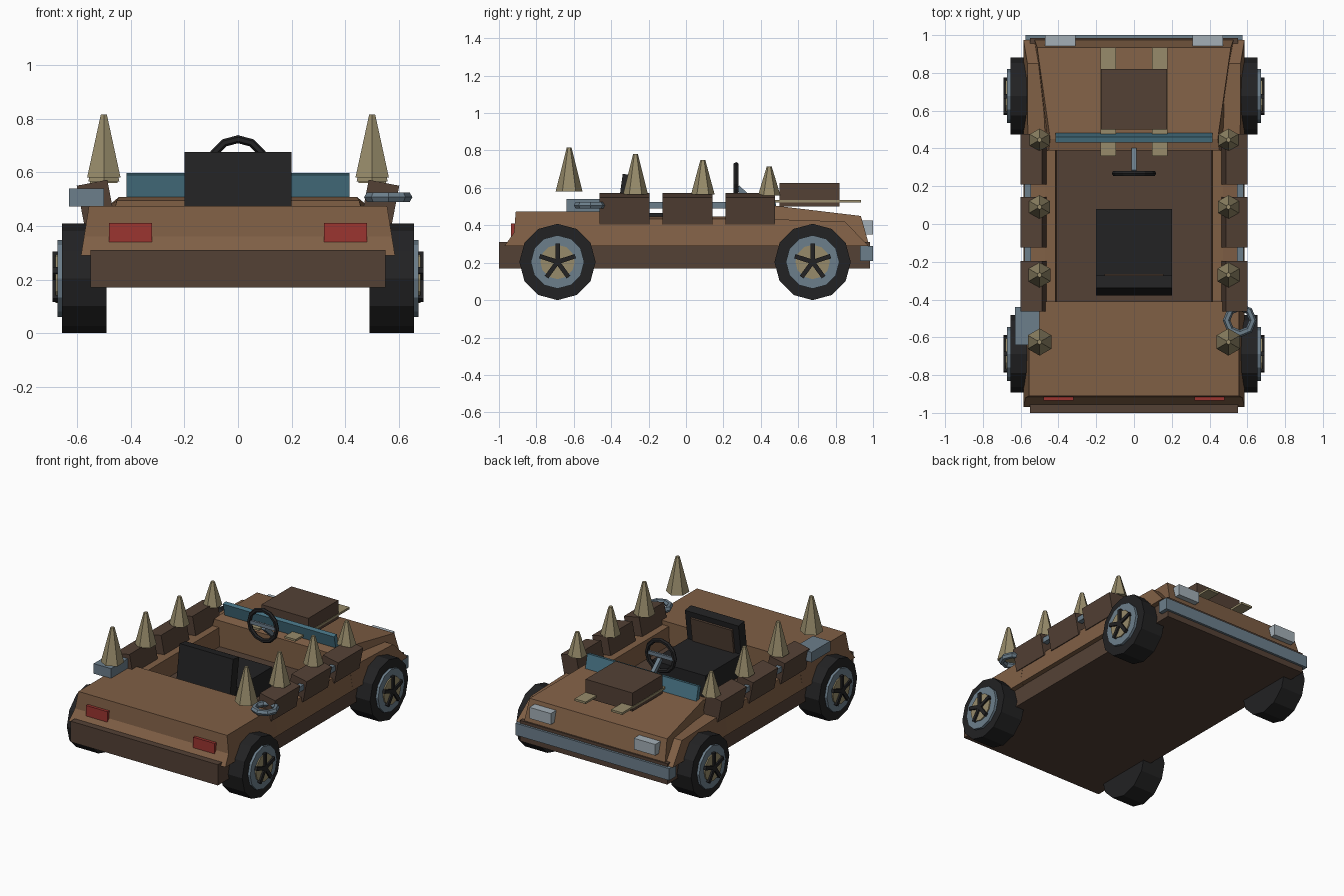
import bpy, bmesh, math
from mathutils import Matrix, Vector

if "Cube" in bpy.data.objects:
    bpy.data.objects.remove(bpy.data.objects["Cube"])


def mat(name, c):
    m = bpy.data.materials.new(name)
    m.diffuse_color = (*c, 1)
    m.use_nodes = True
    m.node_tree.nodes["Principled BSDF"].inputs["Base Color"].default_value = m.diffuse_color
    return m


BROWN = mat("rust brown", (0.215, 0.115, 0.06))
DARK = mat("dark brown", (0.088, 0.053, 0.036))
BLACK = mat("black", (0.016, 0.016, 0.017))
STEEL = mat("blue steel", (0.15, 0.21, 0.26))
TAN = mat("bone tan", (0.31, 0.26, 0.145))
TEAL = mat("teal glass", (0.065, 0.175, 0.235))
RED = mat("red lamp", (0.33, 0.035, 0.03))
GREY = mat("pale lamp", (0.37, 0.43, 0.47))


def finish(name, bm, m):
    bmesh.ops.recalc_face_normals(bm, faces=bm.faces)
    me = bpy.data.meshes.new(name)
    bm.to_mesh(me)
    bm.free()
    me.materials.append(m)
    ob = bpy.data.objects.new(name, me)
    bpy.context.collection.objects.link(ob)
    return ob


def box(name, m, x, y, z, tilt=(0, 'X')):
    """Box from ranges, optionally tilted (degrees, axis) about its centre."""
    bm = bmesh.new()
    c = Vector([(a + b) / 2 for a, b in (x, y, z)])
    s = [b - a for a, b in (x, y, z)]
    M = Matrix.Translation(c) @ Matrix.Rotation(math.radians(tilt[0]), 4, tilt[1]) @ Matrix.Diagonal((*s, 1))
    bmesh.ops.create_cube(bm, size=1, matrix=M)
    return finish(name, bm, m)


def prism(name, m, profile, half):
    """Side profile of (y, z) spanned across x, half width given by half(y, z)."""
    bm = bmesh.new()
    sides = [[bm.verts.new((s * half(y, z), y, z)) for y, z in profile] for s in (-1, 1)]
    for vs in sides:
        bm.faces.new(vs)
    n = len(profile)
    for i in range(n):
        j = (i + 1) % n
        bm.faces.new((sides[0][i], sides[0][j], sides[1][j], sides[1][i]))
    return finish(name, bm, m)


def cone(name, m, r1, r2, depth, M, seg):
    bm = bmesh.new()
    bmesh.ops.create_cone(bm, cap_ends=True, segments=seg, radius1=r1, radius2=r2, depth=depth, matrix=M)
    return finish(name, bm, m)


def ring(name, m, R, r, loc, seg, minor, rot=(0, 0, 0)):
    bpy.ops.mesh.primitive_torus_add(major_segments=seg, minor_segments=minor, major_radius=R,
                                     minor_radius=r, location=loc, rotation=rot)
    ob = bpy.context.object
    ob.name = name
    ob.data.materials.append(m)
    return ob


# chassis slab and body blocks
box("chassis", DARK, (-0.55, 0.55), (-1, 0.985), (0.17, 0.31))
taper = lambda y, z: 0.585 - (z - 0.29) * 0.16
prism("rear_body", BROWN, [(-0.97, 0.29), (-0.92, 0.36), (-0.91, 0.475), (-0.41, 0.475), (-0.41, 0.29)], taper)
prism("front_fenders", BROWN, [(0.39, 0.29), (0.39, 0.435), (0.85, 0.42), (0.975, 0.29)], taper)
prism("hood", BROWN, [(0.39, 0.35), (0.39, 0.495), (0.45, 0.508), (0.935, 0.45), (0.98, 0.29)],
      lambda y, z: 0.49 - max(0, z - 0.43) * 0.6 + max(0, y - 0.5) * 0.08)
box("floor", DARK, (-0.42, 0.42), (-0.41, 0.39), (0.29, 0.32))

# bumper and lamps
box("front_bumper", STEEL, (-0.575, 0.575), (0.93, 1.0), (0.21, 0.29))

# hood box, straps, windshield
box("hood_box", DARK, (-0.175, 0.175), (0.5, 0.82), (0.5, 0.625))
box("windshield", TEAL, (-0.415, 0.415), (0.445, 0.475), (0.475, 0.595), (13, 'X'))

# seat
box("seat_cushion", BLACK, (-0.2, 0.2), (-0.3, 0.08), (0.32, 0.465))
box("seat_back", BLACK, (-0.2, 0.2), (-0.358, -0.293), (0.39, 0.672), (-8, 'X'))
box("seat_back_pad", DARK, (-0.155, 0.155), (-0.3, -0.278), (0.45, 0.63), (-8, 'X'))

# steering wheel and column
ring("steering_wheel", BLACK, 0.103, 0.015, (0, 0.268, 0.62), 12, 6, (math.radians(90), 0, 0))
box("steering_crossbar", STEEL, (-0.095, 0.095), (0.26, 0.275), (0.608, 0.632))
box("steering_column", STEEL, (-0.013, 0.013), (0.255, 0.415), (0.535, 0.562), (-42, 'X'))

# side cargo on the rear deck
box("rear_left_box", STEEL, (-0.63, -0.5), (-0.64, -0.44), (0.472, 0.54))
ring("rear_right_ring", STEEL, 0.07, 0.02, (0.56, -0.51, 0.507), 8, 6)

for s, side in ((-1, "left"), (1, "right")):
    xr = lambda a, b: tuple(sorted((s * a, s * b)))
    # cockpit sill
    bm = bmesh.new()
    sec = [(0.41, 0.3), (0.585, 0.29), (0.56, 0.435), (0.47, 0.447), (0.415, 0.447)]
    f = bm.faces.new([bm.verts.new((s * x, -0.42, z)) for x, z in sec])
    ext = bmesh.ops.extrude_face_region(bm, geom=[f])
    bmesh.ops.translate(bm, vec=(0, 0.83, 0), verts=[v for v in ext["geom"] if isinstance(v, bmesh.types.BMVert)])
    finish(side + "_sill", bm, BROWN)
    # lamps and hood straps
    box(side + "_headlight", GREY, xr(0.31, 0.47), (0.94, 1.0), (0.35, 0.425))
    box(side + "_taillight", RED, xr(0.32, 0.48), (-0.935, -0.9), (0.337, 0.41))
    box(side + "_strap", TAN, xr(0.095, 0.178), (0.36, 0.935), (0.522, 0.536))
    # rail with armour boxes
    box(side + "_rail", STEEL, xr(0.545, 0.58), (-0.45, 0.46), (0.49, 0.525))
    for i, (a, b) in enumerate(((-0.462, -0.195), (-0.125, 0.143), (0.21, 0.477))):
        box(f"{side}_armour_{i}", DARK, xr(0.472, 0.588), (a, b), (0.413, 0.562), (s * 11, 'Y'))
    # spikes
    for i, (y, z0, z1, r) in enumerate(((-0.625, 0.58, 0.815, 0.072), (-0.27, 0.565, 0.78, 0.067),
                                        (0.09, 0.565, 0.75, 0.063), (0.445, 0.56, 0.715, 0.06))):
        M = Matrix.Translation((s * 0.5, y, (z0 + z1) / 2)) @ Matrix.Rotation(math.pi / 2, 4, 'Z')
        cone(f"{side}_spike_{i}", TAN, r, 0.013, z1 - z0, M @ Matrix.Rotation(math.pi / 2, 4, 'Z'), 6)
    # wheels: tyre, rim, hub disc, five spokes
    for y, end in ((-0.687, "rear"), (0.677, "front")):
        n = f"{side}_{end}_"

        def disc(part, m, r, x0, x1, seg):
            M = Matrix.Translation((s * (x0 + x1) / 2, y, 0.204)) @ Matrix.Rotation(math.pi / 2, 4, 'Y')
            return cone(n + part, m, r, r, x1 - x0, M, seg)

        tyre = disc("tyre", BLACK, 0.204, 0.49, 0.655, 12)
        disc("rim", STEEL, 0.143, 0.64, 0.672, 12)
        disc("hub", TAN, 0.092, 0.66, 0.68, 12)
        bm = bmesh.new()
        for k in range(5):
            M = (Matrix.Translation((s * 0.682, y, 0.204)) @ Matrix.Rotation(k * math.tau / 5, 4, 'X')
                 @ Matrix.Translation((0, 0, 0.05)) @ Matrix.Diagonal((0.018, 0.024, 0.1, 1)))
            bmesh.ops.create_cube(bm, size=1, matrix=M)
        finish(n + "spokes", bm, BLACK)
